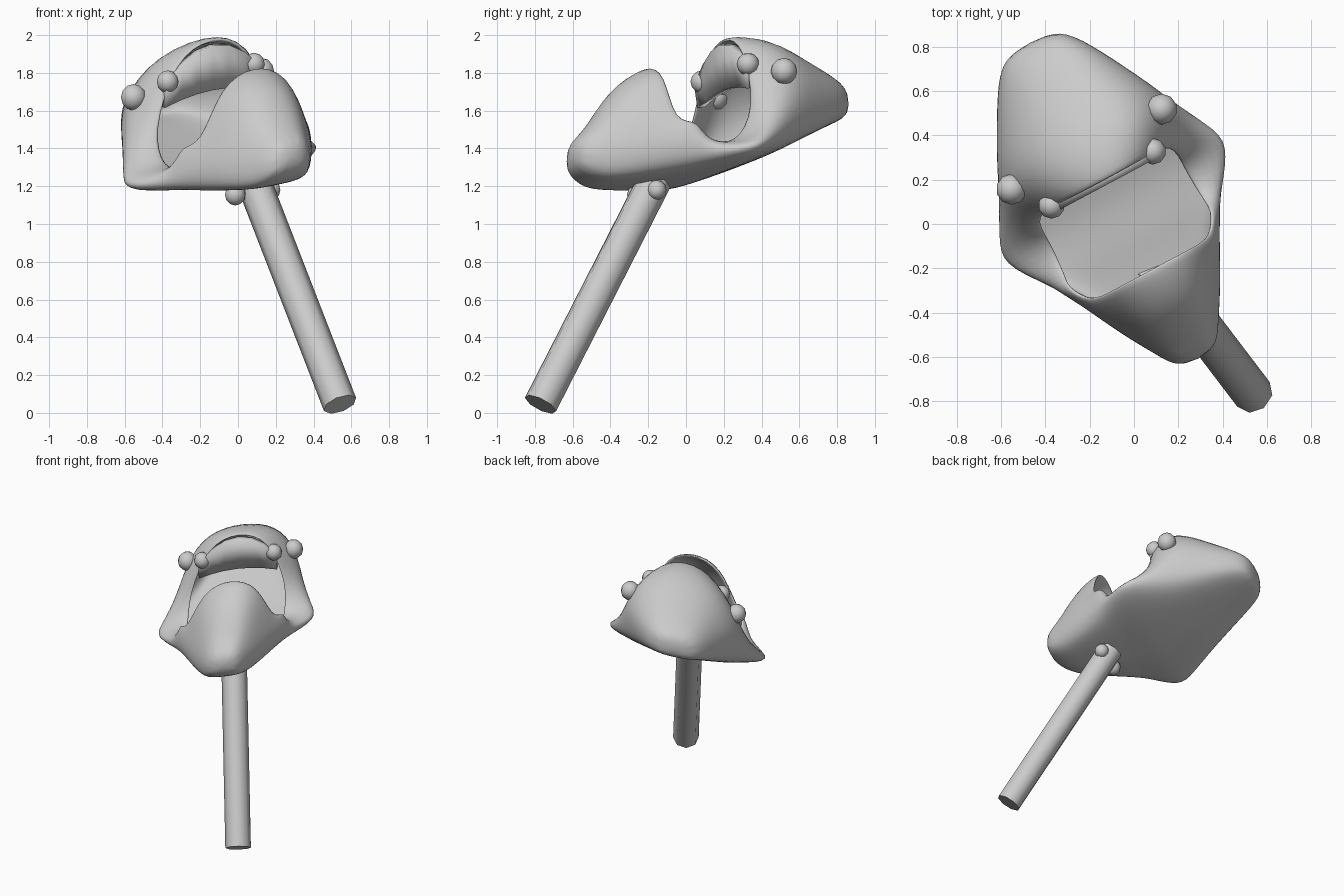
import bpy, bmesh, math
from mathutils import Vector

if "Cube" in bpy.data.objects:
    bpy.data.objects.remove(bpy.data.objects["Cube"])

F, S = Vector((0.47, -0.88, 0)), Vector((0.88, 0.47, 0))
V0, ROLL = -0.03, 0.18


def place(u, v, z):
    # forward / sideways / height, with the body's sideways roll
    return F * u + S * (v + V0) + Vector((0, 0, z + ROLL * v))


def make(name, bm, thick, offset):
    bmesh.ops.recalc_face_normals(bm, faces=bm.faces)
    me = bpy.data.meshes.new(name)
    bm.to_mesh(me)
    bm.free()
    ob = bpy.data.objects.new(name, me)
    bpy.context.collection.objects.link(ob)
    for p in me.polygons:
        p.use_smooth = True
    m = ob.modifiers.new("thickness", 'SOLIDIFY')
    m.thickness, m.offset = thick, offset
    return ob


# Stations: forward, keel z, half width, edge z, shoulder width, shoulder z, top z (0 = open)
stations = [
    (0.68, 1.29, .10, 1.36, .08, 1.41, 1.43),
    (0.56, 1.21, .17, 1.34, .15, 1.43, 1.52),
    (0.42, 1.20, .26, 1.35, .23, 1.48, 1.75),
    (0.22, 1.21, .36, 1.36, .33, 1.48, 1.86),
    (0.12, 1.22, .42, 1.35, .39, 1.50, 0),
    (0.05, 1.23, .47, 1.33, .36, 1.38, 0),
    (-0.12, 1.24, .62, 1.33, .34, 1.37, 0),
    (-0.23, 1.27, .57, 1.37, .36, 1.55, 2.02),
    (-0.42, 1.33, .45, 1.48, .45, 1.70, 2.00),
    (-0.65, 1.43, .33, 1.55, .33, 1.68, 1.88),
    (-0.86, 1.52, .22, 1.60, .20, 1.70, 1.77),
    (-0.95, 1.55, .12, 1.61, .11, 1.66, 1.70),
]


def half_section(keel, w, edge, sw, sz, top):
    pts = [(0, keel), (w / 2, keel), (w * .92, keel + .02), (w, edge), (sw, sz)]
    if top:
        pts += [(sw * .64, sz + (top - sz) * .8), (0, top)]
    return pts


# Shell: cowl, open cockpit and hood in one lofted skin
bm = bmesh.new()
rows = []
for u, *dims in stations:
    half = half_section(*dims)
    right = [bm.verts.new(place(u, v, z)) for v, z in half]
    left = [right[i] if v == 0 else bm.verts.new(place(u, -v, z)) for i, (v, z) in enumerate(half)]
    rows.append((right, left))
for a, b in zip(rows, rows[1:]):
    for p, q in zip(a, b):
        for i in range(min(len(p), len(q)) - 1):
            bm.faces.new((p[i], p[i + 1], q[i + 1], q[i]))
for right, left in (rows[0], rows[-1]):
    bm.faces.new(right + left[-2:0:-1])
shell = make("shell", bm, 0.035, -1)
m = shell.modifiers.new("smooth", 'SUBSURF')
m.levels = m.render_levels = 2

# Visor: thick front panel hanging under the hood edge
bm = bmesh.new()
prev = None
for i in range(-3, 4):
    v = i * .095
    pair = (bm.verts.new(place(-.24, v, 1.95 - 2.0 * v * v)),
            bm.verts.new(place(-.26, v, 1.71 - .5 * v * v)))
    if prev:
        bm.faces.new((prev[0], pair[0], pair[1], prev[1]))
    prev = pair
make("visor", bm, 0.05, 0)


def rod(name, a, b, r, sides):
    a, b = Vector(a), Vector(b)
    bpy.ops.mesh.primitive_cylinder_add(vertices=sides, radius=r, depth=(b - a).length, location=(a + b) / 2)
    ob = bpy.context.object
    ob.name = name
    ob.rotation_euler = (b - a).to_track_quat('Z', 'Y').to_euler()
    bpy.ops.object.shade_smooth_by_angle(angle=math.radians(50))


def ball(name, loc, r):
    bpy.ops.mesh.primitive_uv_sphere_add(segments=10, ring_count=6, radius=r, location=loc)
    bpy.context.object.name = name
    bpy.ops.object.shade_smooth()


# Support pole with a short cross axle
rod("pole", (0.54, -0.77, 0.045), (0.08, -0.165, 1.23), 0.092, 8)
rod("axle", (-0.02, -0.26, 1.15), (0.19, -0.15, 1.18), 0.03, 8)
ball("axle_knob_left", (-0.015, -0.255, 1.155), 0.057)
ball("axle_knob_right", (0.175, -0.155, 1.18), 0.052)

# Low round bumps on the hood corners
for side in (-1, 1):
    ball("hood_bump_front", place(-0.25, side * 0.26, 1.80), 0.06)
    ball("hood_bump_side", place(-0.40, side * 0.385, 1.74), 0.07)
